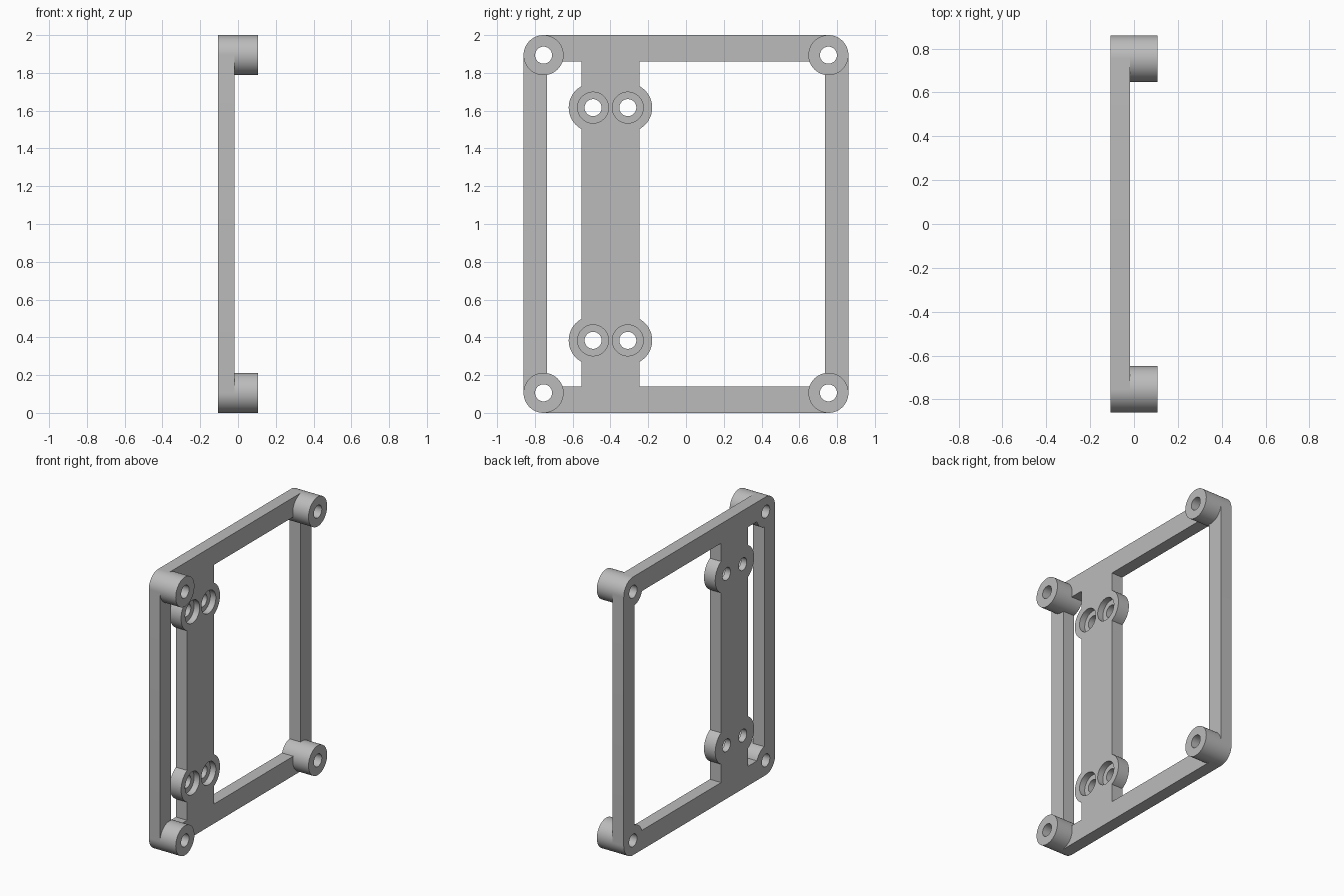
import bpy, bmesh, math
from mathutils import Matrix

if "Cube" in bpy.data.objects:
    bpy.data.objects.remove(bpy.data.objects["Cube"])

BACK, FACE, TIP = -0.107, -0.018, 0.107      # plate back, plate face, post tip
HALF_Y, R_POST, R_HOLE = 0.86, 0.106, 0.045
BAR_Y, BAR_Z = 0.737, 0.86                   # inner edges of the frame
STRIP = (-0.552, -0.246)
R_BOSS, R_BORE, SEAT = 0.129, 0.082, -0.062
CORNERS = [(sy * (HALF_Y - R_POST), 1 + sz * (1 - R_POST))
           for sy in (-1, 1) for sz in (-1, 1)]
MOUNTS = [(y, 1 + s * 0.616) for y in (-0.492, -0.308) for s in (-1, 1)]

grey = bpy.data.materials.new("plain grey")
grey.use_nodes = True
COLOR = (0.5, 0.5, 0.5, 1)
grey.diffuse_color = COLOR
grey.node_tree.nodes["Principled BSDF"].inputs["Base Color"].default_value = COLOR


def finish(bm, name):
    bmesh.ops.recalc_face_normals(bm, faces=bm.faces)
    mesh = bpy.data.meshes.new(name)
    bm.to_mesh(mesh)
    bm.free()
    mesh.materials.append(grey)
    ob = bpy.data.objects.new(name, mesh)
    bpy.context.collection.objects.link(ob)
    return ob


def box(name, x0, x1, y0, y1, z0, z1):
    bm = bmesh.new()
    bmesh.ops.create_cube(bm, size=1)
    size = Matrix.Diagonal((x1 - x0, y1 - y0, z1 - z0, 1))
    place = Matrix.Translation(((x0 + x1) / 2, (y0 + y1) / 2, (z0 + z1) / 2))
    bm.transform(place @ size)
    return finish(bm, name)


def rods(name, spots, radius, x0, x1):
    """Solid cylinders along x, one at each (y, z) spot."""
    bm = bmesh.new()
    for y, z in spots:
        m = Matrix.Translation(((x0 + x1) / 2, y, z)) @ Matrix.Rotation(math.pi / 2, 4, 'Y')
        bmesh.ops.create_cone(bm, cap_ends=True, segments=64, radius1=radius,
                              radius2=radius, depth=x1 - x0, matrix=m)
    return finish(bm, name)


def cut(ob, cutter):
    mod = ob.modifiers.new("cut", 'BOOLEAN')
    mod.operation, mod.solver, mod.object = 'DIFFERENCE', 'EXACT', cutter
    mod.use_self = True
    bpy.context.view_layer.objects.active = ob
    bpy.ops.object.modifier_apply(modifier=mod.name)
    bpy.data.objects.remove(cutter)


def smooth(ob):
    bpy.ops.object.select_all(action='DESELECT')
    ob.select_set(True)
    bpy.context.view_layer.objects.active = ob
    bpy.ops.object.shade_smooth_by_angle(angle=math.radians(30))


# Plate with rounded corners
plate = box("frame_plate", BACK, FACE, -HALF_Y, HALF_Y, 0, 2)
bm = bmesh.new()
bm.from_mesh(plate.data)
edges = [e for e in bm.edges if abs(e.verts[0].co.x - e.verts[1].co.x) > 0.01]
bmesh.ops.bevel(bm, geom=edges, offset=R_POST, segments=16, profile=0.5, affect='EDGES')
bm.to_mesh(plate.data)
bm.free()

# Windows either side of the strip, leaving the bosses and corner pads
for y0, y1 in ((-BAR_Y, STRIP[0]), (STRIP[1], BAR_Y)):
    window = box("window", -0.3, 0.3, y0, y1, 1 - BAR_Z, 1 + BAR_Z)
    for y, z in MOUNTS:
        cut(window, rods("boss", [(y, z)], R_BOSS, -0.5, 0.5))
    for spot in CORNERS:
        cut(window, rods("pad", [spot], R_POST, -0.5, 0.5))
    cut(plate, window)

# Bosses spill past the slot: screw holes and counterbores
cut(plate, rods("holes", MOUNTS + CORNERS, R_HOLE, -0.5, 0.5))
cut(plate, rods("counterbores", MOUNTS, R_BORE, SEAT, 0.5))
smooth(plate)

# Hollow standoff posts at the corners, open where they meet the plate
for i, (y, z) in enumerate(CORNERS):
    bm = bmesh.new()
    profile = [(FACE, R_HOLE), (TIP, R_HOLE), (TIP, R_POST), (FACE, R_POST)]
    verts = [bm.verts.new((x, y + r, z)) for x, r in profile]
    chain = [bm.edges.new(pair) for pair in zip(verts, verts[1:])]
    bmesh.ops.spin(bm, geom=verts + chain, cent=(0, y, z), axis=(1, 0, 0),
                   angle=math.tau, steps=64)
    bmesh.ops.remove_doubles(bm, verts=bm.verts, dist=1e-4)
    post = finish(bm, "corner_post_%d" % (i + 1))
    smooth(post)
